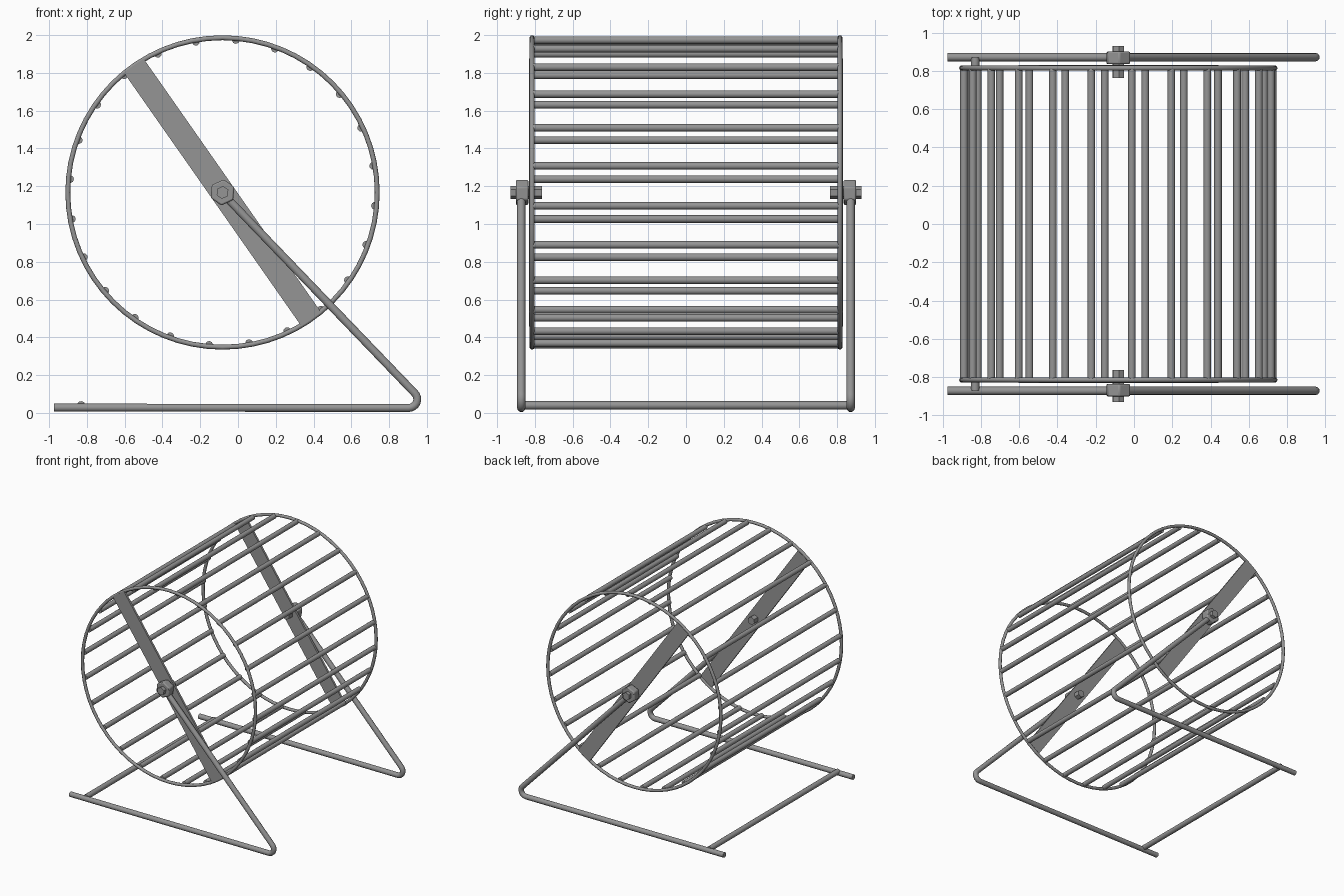
import bpy
import math
from mathutils import Vector, Matrix

if "Cube" in bpy.data.objects:
    bpy.data.objects.remove(bpy.data.objects["Cube"], do_unlink=True)

metal = bpy.data.materials.new("grey metal")
metal.use_nodes = True
GREY = (0.3, 0.3, 0.3, 1)
metal.diffuse_color = GREY
metal.node_tree.nodes["Principled BSDF"].inputs["Base Color"].default_value = GREY

HUB = Vector((-0.082, 0, 1.167))   # wheel axis
WHEEL_R = 0.832
RING_Y = 0.815
STAND_Y = 0.872
ROD_R = 0.022


def finish(name):
    obj = bpy.context.object
    obj.name = name
    obj.data.materials.clear()
    obj.data.materials.append(metal)
    bpy.ops.object.shade_smooth_by_angle(angle=math.radians(40))
    return obj


def rod_y(name, centre, radius, length, sides=16, turn=0):
    """Prism or cylinder lying along the y axis."""
    bpy.ops.mesh.primitive_cylinder_add(
        vertices=sides, radius=radius, depth=length, location=centre,
        rotation=(math.pi / 2, turn, 0))
    return finish(name)


def on_wheel(radius, degrees, y=0):
    a = math.radians(degrees)
    return HUB + Vector((radius * math.cos(a), y, radius * math.sin(a)))


def bent_rod(name, points, radius):
    """Round rod swept along a path."""
    curve = bpy.data.curves.new(name, "CURVE")
    curve.dimensions = "3D"
    curve.bevel_depth = radius
    curve.bevel_resolution = 3
    curve.use_fill_caps = True
    spline = curve.splines.new("POLY")
    spline.points.add(len(points) - 1)
    for p, co in zip(spline.points, points):
        p.co = (*co, 1)
    obj = bpy.data.objects.new(name, curve)
    bpy.context.collection.objects.link(obj)
    bpy.ops.object.select_all(action="DESELECT")
    obj.select_set(True)
    bpy.context.view_layer.objects.active = obj
    bpy.ops.object.convert(target="MESH")
    return finish(name)


# Rungs of the wheel
for i in range(24):
    rod_y(f"rung_{i + 1}", on_wheel(0.81, 10 + 15 * i), 0.02, 1.62)

for side, label in ((-1, "front"), (1, "back")):
    # End ring
    bpy.ops.mesh.primitive_torus_add(
        major_radius=WHEEL_R - 0.013, minor_radius=0.013,
        major_segments=64, minor_segments=10,
        location=HUB + Vector((0, side * RING_Y, 0)),
        rotation=(math.pi / 2, 0, 0))
    finish(label + "_ring")

    # Flat strap across the ring
    bpy.ops.mesh.primitive_cube_add(
        size=1, location=HUB + Vector((0, side * 0.822, 0)),
        rotation=(0, math.radians(-125), 0))
    bpy.context.object.scale = (1.64, 0.018, 0.128)
    finish(label + "_strap")

    # Hexagonal bearing with bevelled edges, and the bolt through it
    nut = rod_y(label + "_bearing", HUB + Vector((0, side * 0.868, 0)),
                0.069, 0.066, 6, math.radians(5))
    bevel = nut.modifiers.new("bevel", "BEVEL")
    bevel.width = 0.008
    bevel.segments = 2
    rod_y(label + "_bolt", HUB + Vector((0, side * 0.846, 0)),
          0.034, 0.166, 6, math.radians(5))

    # Stand: foot rail, rounded bend and leg rising to the bearing
    bend = Vector((0.903, side * STAND_Y, 0.07))
    path = [Vector((-0.975, side * STAND_Y, ROD_R + 0.006))]
    for k in range(9):
        a = math.radians(-90 + 135 * k / 8)
        path.append(bend + Vector((math.cos(a), 0, math.sin(a))) * 0.046)
    path[1:] = [p + Vector((0, 0, 0.002)) for p in path[1:]]
    path.append(HUB + Vector((0.015, side * STAND_Y, -0.02)))
    bent_rod(label + "_stand", path, ROD_R)

# Cross bar joining the two foot rails
rod_y("cross_bar", (-0.83, 0, 0.04), ROD_R, 1.74)
